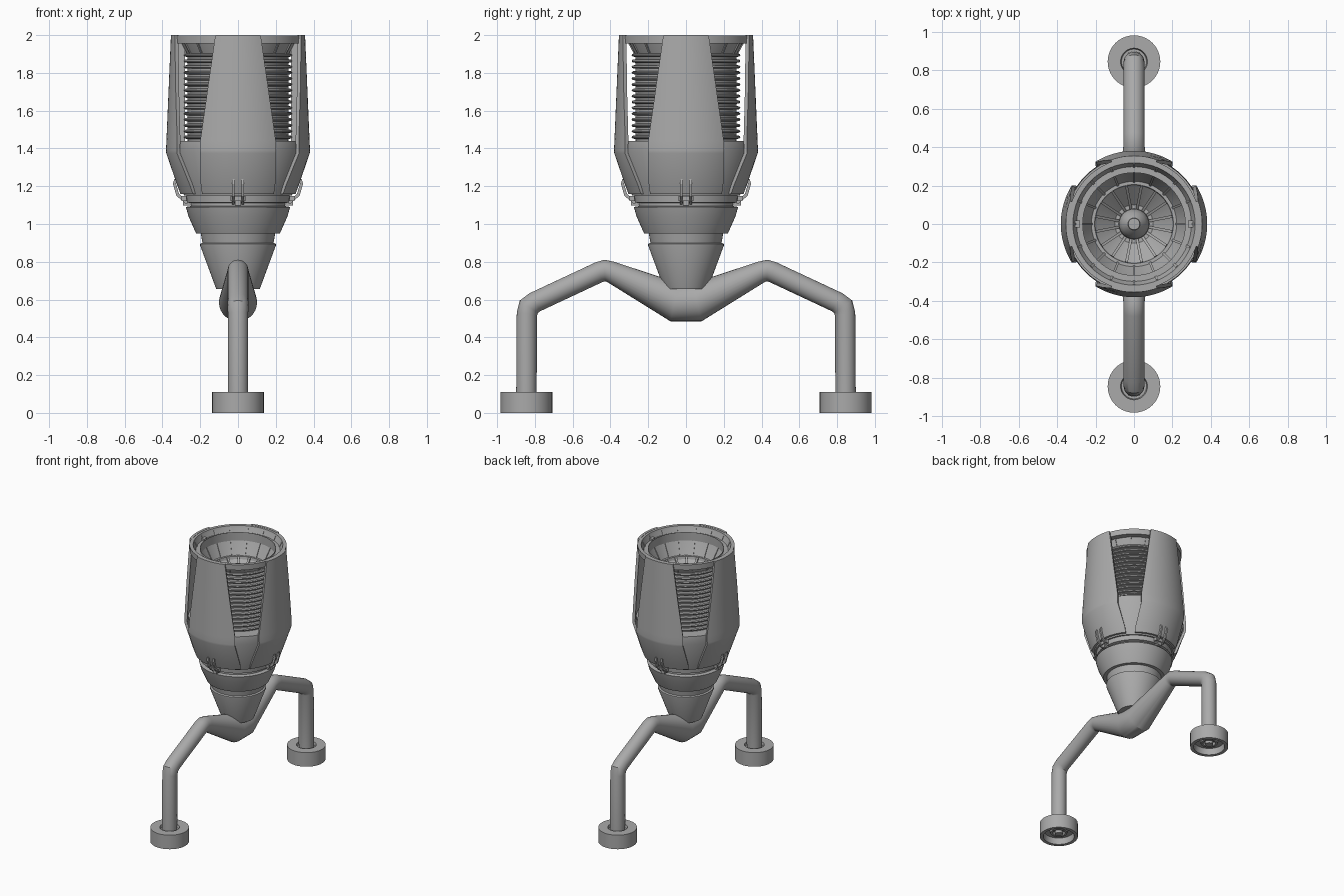
import bpy, bmesh
from math import sin, cos, pi, sqrt, atan2
from mathutils import Vector, Matrix

cube = bpy.data.objects.get("Cube")
if cube:
    bpy.data.objects.remove(cube)

steel = bpy.data.materials.new("grey steel")
steel.use_nodes = True
GREY = (0.4, 0.4, 0.4, 1)
steel.diffuse_color = GREY
steel.node_tree.nodes["Principled BSDF"].inputs["Base Color"].default_value = GREY


def finish(bm, name, angle=30):
    bmesh.ops.recalc_face_normals(bm, faces=bm.faces)
    mesh = bpy.data.meshes.new(name)
    bm.to_mesh(mesh)
    bm.free()
    ob = bpy.data.objects.new(name, mesh)
    bpy.context.collection.objects.link(ob)
    mesh.materials.append(steel)
    bpy.ops.object.select_all(action='DESELECT')
    ob.select_set(True)
    bpy.context.view_layer.objects.active = ob
    bpy.ops.object.shade_smooth_by_angle(angle=angle * pi / 180)
    return ob


def skin(bm, rings, closed=True):
    """Join successive vertex rings with quads."""
    n = len(rings[0])
    for a, b in zip(rings, rings[1:]):
        for i in range(n if closed else n - 1):
            j = (i + 1) % n
            bm.faces.new((a[i], a[j], b[j], b[i]))


def lathe(name, profile, y=0, n=64):
    """Revolve (radius, z) points around a vertical axis."""
    bm = bmesh.new()
    rings = [[bm.verts.new((r * cos(2 * pi * i / n), y + r * sin(2 * pi * i / n), z))
              for i in range(n)] for r, z in profile]
    skin(bm, rings)
    bmesh.ops.remove_doubles(bm, verts=bm.verts, dist=0.0002)
    return finish(bm, name)


def tube(name, path, n=28):
    """Sweep a mitred circle along (y, z, radius) points in the x = 0 plane."""
    bm = bmesh.new()
    pts = [Vector((0, y, z)) for y, z, r in path]
    rings = []
    for k, p in enumerate(pts):
        d0 = (p - pts[max(k - 1, 0)]).normalized()
        d1 = (pts[min(k + 1, len(pts) - 1)] - p).normalized()
        tan = (d0 + d1).normalized()
        miter = 1 / max(tan.dot(d1 if d1.length else d0), 0.5)
        side = Vector((0, -tan.z, tan.y)) * miter
        r = path[k][2]
        rings.append([bm.verts.new(p + Vector((1, 0, 0)) * r * cos(2 * pi * i / n)
                                   + side * r * sin(2 * pi * i / n)) for i in range(n)])
    skin(bm, rings)
    for ring in (rings[0], rings[-1]):
        bm.faces.new(ring)
    return finish(bm, name)


def bar(bm, a, b, w, h, turn=0):
    """Box from a to b, then turned about the z axis."""
    a, b = Vector(a), Vector(b)
    d = b - a
    rot = d.to_track_quat('Z', 'Y').to_matrix().to_4x4()
    m = (Matrix.Rotation(turn, 4, 'Z') @ Matrix.Translation((a + b) / 2) @ rot
         @ Matrix.Diagonal((w, h, d.length, 1)))
    bmesh.ops.create_cube(bm, size=1, matrix=m)


# Tapered lower body with stepped collars
lathe("lower_body", [(0, .655), (.115, .655), (.2, .885), (.2, .895), (.188, .9),
                     (.197, .95), (.222, .95), (.262, 1.04), (.276, 1.09), (.25, 1.095),
                     (.25, 1.11), (.27, 1.115), (.275, 1.165), (0, 1.165)])
# Inner shell behind the lower ends of the panels
lathe("inner_shell", [(.25, 1.15), (.285, 1.15), (.357, 1.38), (.353, 1.44), (.25, 1.44)])

# Ribbed drum
profile = [(.2, 1.43), (.265, 1.43)]
ribs = 15
for k in range(ribs):
    z = 1.45 + k * .031
    profile += [(.267, z), (.283, z + .003), (.288, z + .01), (.283, z + .017), (.267, z + .02)]
profile += [(.267, 1.97)]
lathe("ribbed_drum", profile)

# Rim, intake funnel and central spinner
lathe("top_rim", [(.267, 1.955), (.342, 1.955), (.344, 1.998), (.318, 1.998), (.312, 1.98),
                  (.222, 1.81), (.205, 1.81), (.2, 1.79), (.1, 1.7), (0, 1.7)])
lathe("spinner", [(.08, 1.7), (.078, 1.74), (.06, 1.79), (.032, 1.82), (.03, 1.84), (0, 1.842)], n=32)

bm = bmesh.new()
blades = 16
for k in range(blades):
    a = 2 * pi * k / blades
    bar(bm, (.316, 0, 1.985), (.215, 0, 1.8), .012, .01, a)
    bar(bm, (.205, 0, 1.805), (.07, 0, 1.7), .014, .014, a + pi / blades)
finish(bm, "funnel_vanes")

# Four curved outer panels: (height, radius, half width)
SECTIONS = [(1.16, .305, .19), (1.2, .32, .197), (1.375, .38, .2), (1.39, .381, .2),
            (1.44, .379, .2), (1.72, .367, .16), (2.0, .355, .12)]
STEPS = 16
for k, name in enumerate(("front_panel", "left_panel", "back_panel", "right_panel")):
    bm = bmesh.new()
    spin = Matrix.Rotation(k * pi / 2, 3, 'Z')
    layers = []
    for thick in (0, .02):
        rows = []
        for z, r, w in SECTIONS:
            half = atan2(w, sqrt(r * r - w * w))
            angles = [half * (2 * i / STEPS - 1) for i in range(STEPS + 1)]
            rows.append([bm.verts.new(spin @ Vector(((r - thick) * sin(t), -(r - thick) * cos(t), z)))
                         for t in angles])
        skin(bm, rows, closed=False)
        layers.append(rows)
    # Close the panel thickness along its border
    loops = []
    for rows in layers:
        loops.append(rows[0] + [row[-1] for row in rows[1:-1]] + rows[-1][::-1]
                     + [row[0] for row in rows[-2:0:-1]])
    skin(bm, loops)
    finish(bm, name, 20)

# Side posts between the drum and the panels
bm = bmesh.new()
for a in (0, pi):
    bar(bm, (.305, 0, 1.43), (.305, 0, 1.97), .05, .035, a)
finish(bm, "side_posts")

# Latches under each panel
bm = bmesh.new()
for k in range(4):
    a = k * pi / 2
    for y in (-.024, .024):
        bar(bm, (.318, y, 1.15), (.337, y, 1.215), .013, .016, a)
        bar(bm, (.337, y, 1.21), (.33, y, 1.235), .013, .016, a)
        bar(bm, (.268, y, 1.11), (.32, y, 1.155), .013, .016, a)
    bar(bm, (.285, -.04, 1.135), (.285, .04, 1.135), .026, .026, a)
    bar(bm, (.25, 0, 1.115), (.29, 0, 1.115), .03, .035, a)
finish(bm, "latches")

# Bent legs, one continuous pipe mirrored across the middle
half = [(.06, .586, .101), (.40, .747, .056), (.43, .754, .055), (.46, .745, .055),
        (.80, .586, .055), (.832, .562, .055), (.842, .525, .054), (.845, .09, .054)]
tube("legs", [(-y, z, r) for y, z, r in reversed(half)] + half)

# Round feet, hollow beneath, with a hub inside
for name, y in (("front_foot", -.845), ("back_foot", .845)):
    lathe(name, [(0, .09), (.065, .09), (.07, .11), (.137, .11), (.137, 0), (.112, 0),
                 (.108, .05), (.065, .05), (.06, .03), (.045, .03), (.042, .055),
                 (.03, .055), (.028, .02), (0, .02)], y, 40)
